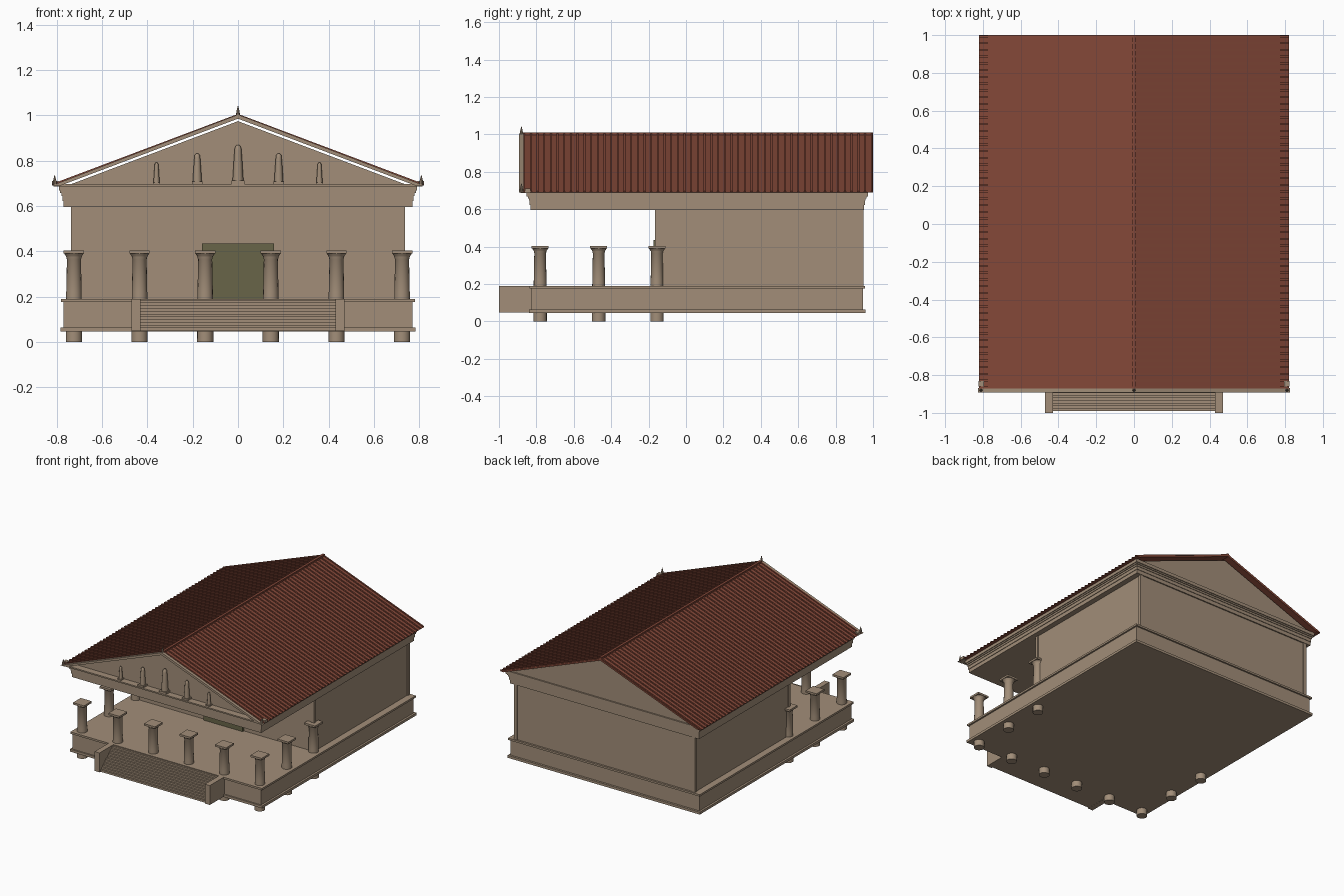
import bpy, bmesh, math
from mathutils import Matrix, Vector

if "Cube" in bpy.data.objects:
    bpy.data.objects.remove(bpy.data.objects["Cube"])


def material(name, rgb):
    m = bpy.data.materials.new(name)
    m.diffuse_color = (*rgb, 1)
    m.use_nodes = True
    m.node_tree.nodes["Principled BSDF"].inputs["Base Color"].default_value = m.diffuse_color
    return m


STONE = material("stone", (0.36, 0.27, 0.19))
TILE = material("roof_tile", (0.23, 0.065, 0.04))
OLIVE = material("door_olive", (0.14, 0.13, 0.065))


def finish(bm, name, mat, smooth=False):
    bmesh.ops.recalc_face_normals(bm, faces=bm.faces)
    me = bpy.data.meshes.new(name)
    bm.to_mesh(me)
    bm.free()
    me.materials.append(mat)
    ob = bpy.data.objects.new(name, me)
    bpy.context.collection.objects.link(ob)
    if smooth:
        bpy.ops.object.select_all(action='DESELECT')
        ob.select_set(True)
        bpy.context.view_layer.objects.active = ob
        bpy.ops.object.shade_smooth_by_angle(angle=math.radians(35))
    return ob


def add_box(bm, x0, x1, y0, y1, z0, z1):
    m = Matrix.Translation(((x0 + x1) / 2, (y0 + y1) / 2, (z0 + z1) / 2))
    bmesh.ops.create_cube(bm, size=1, matrix=m @ Matrix.Diagonal((x1 - x0, y1 - y0, z1 - z0, 1)))


def boxes(name, items, mat=STONE):
    bm = bmesh.new()
    for b in items:
        add_box(bm, *b)
    return finish(bm, name, mat)


def add_lathe(bm, profile, x, y, sides=16):
    """Stacked rings from (radius, z) points, capped at both ends."""
    rings = [[bm.verts.new((x + r * math.cos(2 * math.pi * i / sides),
                            y + r * math.sin(2 * math.pi * i / sides), z))
              for i in range(sides)] for r, z in profile]
    for a, b in zip(rings, rings[1:]):
        for i in range(sides):
            j = (i + 1) % sides
            bm.faces.new((a[i], a[j], b[j], b[i]))
    bm.faces.new(rings[0][::-1])
    bm.faces.new(rings[-1])


def add_prism(bm, pts, y0, y1):
    """Extrude an x-z outline along y."""
    a = [bm.verts.new((x, y0, z)) for x, z in pts]
    b = [bm.verts.new((x, y1, z)) for x, z in pts]
    n = len(pts)
    bm.faces.new(a)
    bm.faces.new(b[::-1])
    for i in range(n):
        j = (i + 1) % n
        bm.faces.new((a[i], b[i], b[j], a[j]))


def prism(name, pts, y0, y1, mat):
    bm = bmesh.new()
    add_prism(bm, pts, y0, y1)
    return finish(bm, name, mat)


# Podium with base and top mouldings
boxes("podium", [(-0.77, 0.77, -0.83, 0.945, 0.05, 0.185)])
boxes("podium_mouldings", [(-0.785, 0.785, -0.84, 0.96, 0.045, 0.063),
                           (-0.782, 0.782, -0.838, 0.957, 0.176, 0.19)])

# Front stairs between cheek walls
N = 11
boxes("stairs", [(-0.43, 0.43, -0.99 + 0.15 * i / N, -0.99 + 0.15 * (i + 1) / N,
                  0.048, 0.05 + 0.135 * (i + 1) / N) for i in range(N)])
boxes("stair_cheeks", [(s * 0.45 - 0.02, s * 0.45 + 0.02, -1.0, -0.83, 0.047, 0.19) for s in (-1, 1)])

# Porch columns: six across the front, two more down each side
spots = [(-0.725 + 0.29 * i, -0.78) for i in range(6)]
spots += [(s * 0.725, y) for s in (-1, 1) for y in (-0.467, -0.155)]
bm = bmesh.new()
caps = []
for x, y in spots:
    add_lathe(bm, [(0.036, 0), (0.0355, 0.1), (0.034, 0.22), (0.031, 0.365), (0.033, 0.368),
                   (0.033, 0.374), (0.037, 0.381), (0.044, 0.391)], x, y)
    caps.append((x - 0.045, x + 0.045, y - 0.045, y + 0.045, 0.39, 0.404))
finish(bm, "columns", STONE, True)
boxes("column_abaci", caps)

# Enclosed chamber, corner pilasters and door
boxes("chamber_walls", [(-0.732, 0.732, -0.16, 0.943, 0.185, 0.6)])
boxes("corner_pilasters", [(s * 0.726 - 0.012, s * 0.726 + 0.012, y - 0.012, y + 0.012, 0.186, 0.6)
                           for s in (-1, 1) for y in (-0.154, 0.937)])
boxes("door", [(-0.16, 0.16, -0.175, -0.15, 0.19, 0.435)], OLIVE)

# Entablature in widening bands
bands = [(0, 0.595, 0.622), (0.004, 0.622, 0.645), (0.008, 0.645, 0.658),
         (0.014, 0.658, 0.668), (0.02, 0.668, 0.692)]
boxes("entablature", [(-0.772 - g, 0.772 + g, -0.832 - g, 0.952 + g, a, b) for g, a, b in bands])
boxes("front_cornice", [(-0.815, 0.815, -0.885, -0.83, 0.687, 0.697)])

# Gable body sits below the roof, leaving a narrow open gap
prism("gable", [(-0.755, 0.69), (0.755, 0.69), (0, 0.975)], -0.835, 0.962, STONE)

# Roof slopes, ribs and ridge
roof_outline = [(-0.82, 0.69), (0, 1.0), (0.82, 0.69), (0.787, 0.69), (0, 0.987), (-0.787, 0.69)]
prism("roof", roof_outline, -0.872, 1.0, TILE)
bm = bmesh.new()
ribs = 53
for i in range(ribs):
    y = -0.865 + 1.858 * i / (ribs - 1)
    add_prism(bm, [(-0.82, 0.692), (0, 1.002), (0.82, 0.692), (0.82, 0.698), (0, 1.007), (-0.82, 0.698)],
              y - 0.005, y + 0.005)
finish(bm, "roof_ribs", TILE)
boxes("ridge", [(-0.009, 0.009, -0.872, 1.0, 0.995, 1.01)], TILE)

# Raking cornice on the front gable
prism("raking_cornice", [(-0.825, 0.69), (0, 1.004), (0.825, 0.69), (0.785, 0.69), (0, 0.986), (-0.785, 0.69)],
      -0.892, -0.868, STONE)

# Roof spikes at the apex and the eave corners
bm = bmesh.new()
for x, z in ((0, 1.0), (-0.81, 0.695), (0.81, 0.695)):
    add_lathe(bm, [(0.008, z), (0.007, z + 0.018), (0.001, z + 0.042)], x, -0.88, 8)
finish(bm, "roof_spikes", STONE, True)
boxes("spike_blocks", [(s * 0.808 - 0.014, s * 0.808 + 0.014, -0.86, -0.832, 0.69, 0.71) for s in (-1, 1)])

# Pediment statues on plinths, shrinking outwards
bm = bmesh.new()
plinths = []
for x, h, r in ((0, 0.175, 0.025), (0.18, 0.137, 0.021), (-0.18, 0.137, 0.021),
                (0.36, 0.097, 0.014), (-0.36, 0.097, 0.014)):
    z = 0.695
    add_lathe(bm, [(r, z), (r * 0.75, z + h * 0.6), (r * 0.62, z + h * 0.86), (r * 0.55, z + h * 0.94),
                   (r * 0.25, z + h)], x, -0.853, 12)
    plinths.append((x - r * 1.15, x + r * 1.15, -0.853 - r * 1.15, -0.833, z, z + h * 0.1))
finish(bm, "pediment_statues", STONE, True)
boxes("statue_plinths", plinths)
